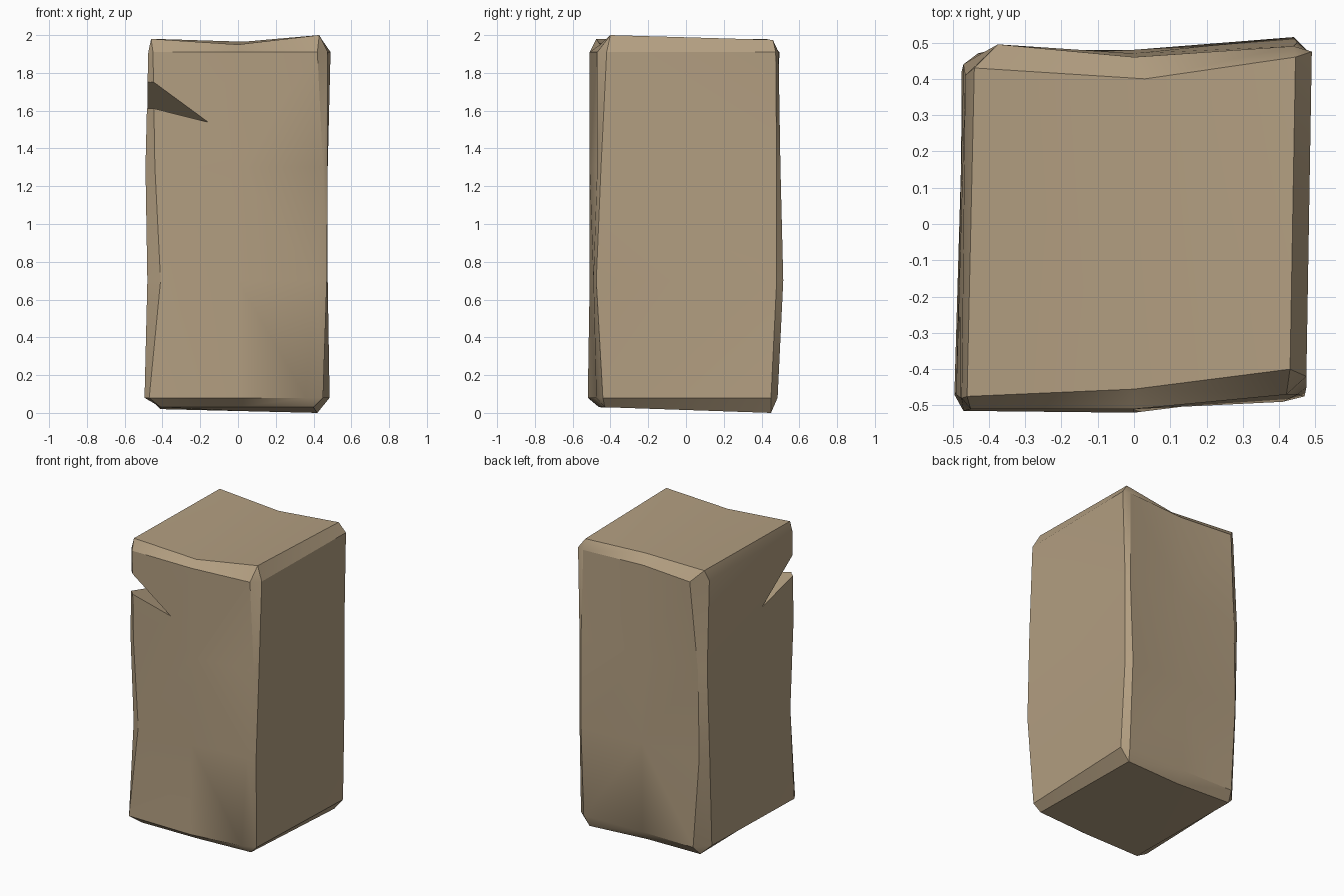
import bpy, bmesh

if "Cube" in bpy.data.objects:
    bpy.data.objects.remove(bpy.data.objects["Cube"])

stone = bpy.data.materials.new("tan_stone")
stone.diffuse_color = (0.45, 0.345, 0.22, 1)
stone.use_nodes = True
stone.node_tree.nodes["Principled BSDF"].inputs["Base Color"].default_value = stone.diffuse_color

# Cross-sections, counter-clockwise from the front face's left end:
# each corner has two chamfer points, front and back also have a middle point.
RINGS = {
    0.08: [(-.47, -.515), (0, -.52), (.36, -.475), (.45, -.44), (.485, .45),
           (.44, .485), (0, .475), (-.39, .48), (-.47, .39), (-.495, -.47)],
    0.70: [(-.41, -.50), (0, -.51), (.41, -.49), (.47, -.475), (.475, .48),
           (.44, .515), (0, .48), (-.43, .47), (-.475, .42), (-.48, -.45)],
    1.30: [(-.44, -.51), (0, -.51), (.45, -.47), (.475, -.45), (.475, .48),
           (.45, .50), (0, .47), (-.42, .47), (-.47, .44), (-.49, -.47)],
    1.91: [(-.45, -.51), (0, -.51), (.42, -.47), (.475, -.42), (.49, .475),
           (.44, .49), (0, .46), (-.375, .495), (-.465, .41), (-.475, -.48)],
}
# Inset end faces: front left, front middle, front right, back right, back middle, back left
TOP = [(-.46, -.475, 1.98), (0, -.455, 1.95), (.43, -.40, 2.0),
       (.445, .46, 1.975), (.03, .40, 1.965), (-.44, .43, 1.98)]
BOTTOM = [(-.41, -.46, .03), (0, -.455, .03), (.40, -.43, .03),
          (.42, .45, 0), (0, .42, .01), (-.41, .43, .02)]
# End-face corner that each ring point leads to
CAP_INDEX = [0, 1, 2, 2, 3, 3, 4, 5, 5, 0]


def make_object(name, bm):
    bmesh.ops.recalc_face_normals(bm, faces=bm.faces)
    mesh = bpy.data.meshes.new(name)
    bm.to_mesh(mesh)
    bm.free()
    mesh.materials.append(stone)
    obj = bpy.data.objects.new(name, mesh)
    bpy.context.collection.objects.link(obj)
    return obj


# Block: lofted rings closed by chamfered end faces
bm = bmesh.new()
rings = [[bm.verts.new((x, y, z)) for x, y in pts] for z, pts in RINGS.items()]
for low, high in zip(rings, rings[1:]):
    for i in range(10):
        j = (i + 1) % 10
        bm.faces.new((low[i], low[j], high[j], high[i]))
for ring, cap_points in ((rings[0], BOTTOM), (rings[-1], TOP)):
    cap = [bm.verts.new(p) for p in cap_points]
    for i in range(10):
        j = (i + 1) % 10
        a, b = cap[CAP_INDEX[i]], cap[CAP_INDEX[j]]
        bm.faces.new((ring[i], ring[j], a) if a is b else (ring[i], ring[j], b, a))
    bm.faces.new((cap[0], cap[1], cap[4], cap[5]))
    bm.faces.new((cap[1], cap[2], cap[3], cap[4]))
bmesh.ops.triangulate(bm, faces=bm.faces[:])
block = make_object("stone_block", bm)

# Chipped notch across the front left edge, cut by a wedge
bm = bmesh.new()
wedge = [bm.verts.new(p) for p in ((-.14, -.53, 1.54), (-.49, -.13, 1.52),
                                   (-.6, -.62, 1.94), (-.6, -.62, 1.68))]
for tri in ((0, 1, 2), (0, 1, 3), (0, 2, 3), (1, 2, 3)):
    bm.faces.new([wedge[i] for i in tri])
cutter = make_object("notch_cutter", bm)
cutter.hide_render = True
cutter.hide_set(True)

notch = block.modifiers.new("notch", 'BOOLEAN')
notch.operation = 'DIFFERENCE'
notch.solver = 'EXACT'
notch.object = cutter
bpy.context.view_layer.objects.active = block
block.select_set(True)
bpy.ops.object.modifier_apply(modifier=notch.name)
bpy.data.objects.remove(cutter)

# Soft shading with crisp chamfers
bpy.ops.object.shade_smooth_by_angle(angle=0.5)
